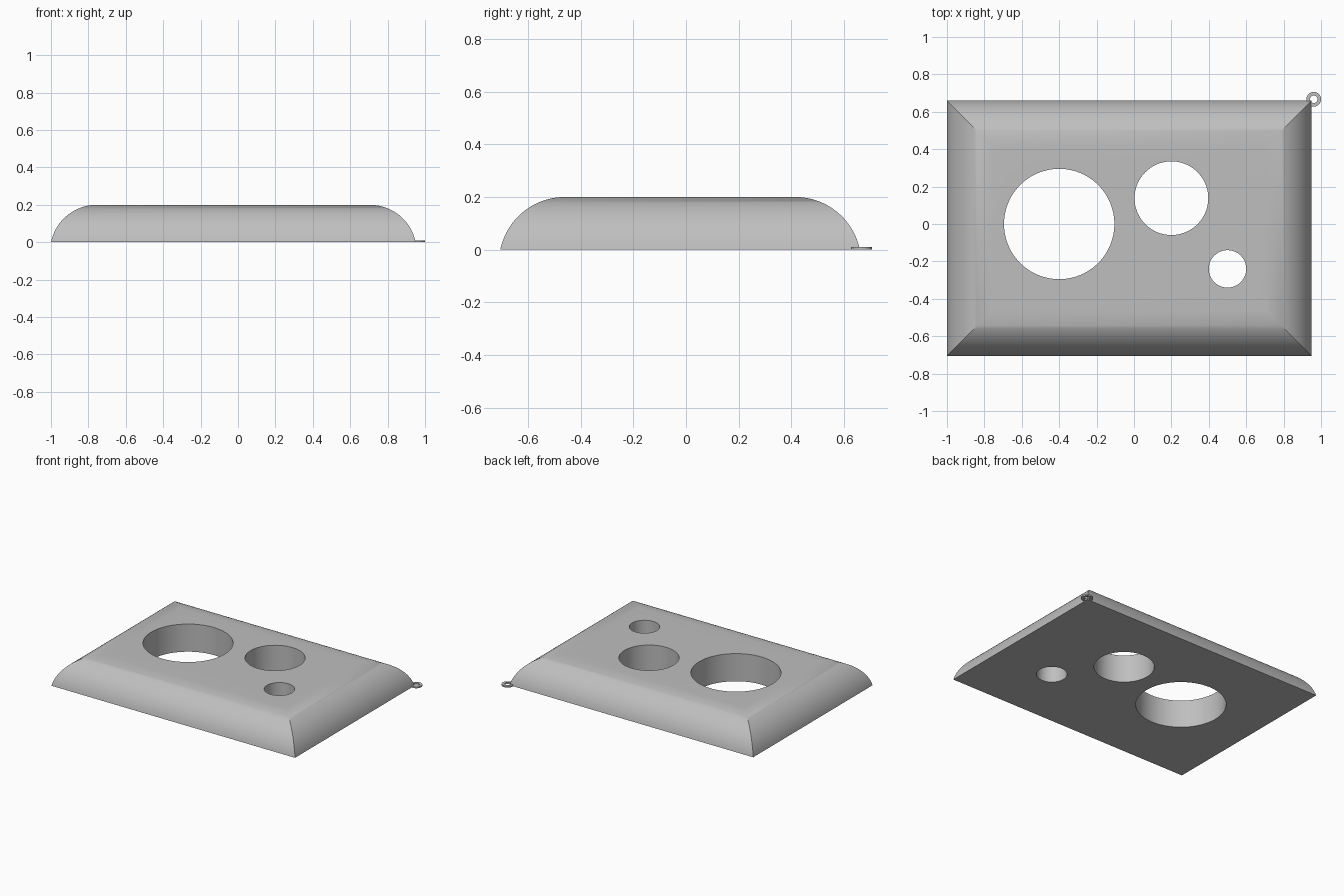
import bpy
import bmesh
import math

cube = bpy.data.objects.get("Cube")
if cube:
    bpy.data.objects.remove(cube, do_unlink=True)

X0, X1, Y0, Y1 = -1.0, 0.95, -0.705, 0.66   # footprint of the body
HEIGHT, RADIUS, STEPS = 0.2, 0.25, 20       # rounded rim
HOLES = [(-0.4, 0.0, 0.295), (0.2, 0.138, 0.197), (0.5, -0.24, 0.1)]

grey = bpy.data.materials.new("plain grey")
grey.use_nodes = True
colour = (0.52, 0.52, 0.52, 1)
grey.diffuse_color = colour
grey.node_tree.nodes["Principled BSDF"].inputs["Base Color"].default_value = colour


def make_object(name, bm):
    bmesh.ops.recalc_face_normals(bm, faces=bm.faces)
    mesh = bpy.data.meshes.new(name)
    bm.to_mesh(mesh)
    bm.free()
    mesh.materials.append(grey)
    obj = bpy.data.objects.new(name, mesh)
    bpy.context.collection.objects.link(obj)
    return obj


def select(obj):
    bpy.ops.object.select_all(action="DESELECT")
    obj.select_set(True)
    bpy.context.view_layer.objects.active = obj


def bridge(bm, a, b):
    for i in range(len(a)):
        j = (i + 1) % len(a)
        bm.faces.new((a[i], a[j], b[j], b[i]))


def cylinder(name, x, y, z0, z1, radius):
    bm = bmesh.new()
    bmesh.ops.create_cone(bm, cap_ends=True, segments=96, radius1=radius,
                          radius2=radius, depth=z1 - z0)
    bmesh.ops.translate(bm, verts=bm.verts, vec=(x, y, (z0 + z1) / 2))
    return make_object(name, bm)


def cut(target, cutter):
    cutter.hide_render = True
    mod = target.modifiers.new("cut", "BOOLEAN")
    mod.operation, mod.solver, mod.object = "DIFFERENCE", "EXACT", cutter
    select(target)
    bpy.ops.object.modifier_apply(modifier=mod.name)
    bpy.data.objects.remove(cutter, do_unlink=True)


# Body: rectangular loops inset along an arc, giving mitred rounded sides
bm = bmesh.new()
width = math.sqrt(RADIUS ** 2 - (RADIUS - HEIGHT) ** 2)
start = math.asin((RADIUS - HEIGHT) / RADIUS)
loops = []
for i in range(STEPS + 1):
    angle = start + (math.pi / 2 - start) * i / STEPS
    d = width - RADIUS * math.cos(angle)
    z = RADIUS * math.sin(angle) - (RADIUS - HEIGHT)
    corners = [(X0 + d, Y0 + d), (X1 - d, Y0 + d), (X1 - d, Y1 - d), (X0 + d, Y1 - d)]
    loops.append([bm.verts.new((x, y, z)) for x, y in corners])
for lower, upper in zip(loops, loops[1:]):
    bridge(bm, lower, upper)
bm.faces.new(loops[0])
bm.faces.new(loops[-1])
body = make_object("rounded_plate", bm)

# Three round through holes
for x, y, r in HOLES:
    cut(body, cylinder("hole_cutter", x, y, -0.1, HEIGHT + 0.1, r))

# Small flat ring at the back left corner
ring = cylinder("corner_ring", 0.961, 0.667, 0, 0.01, 0.039)
cut(ring, cylinder("ring_cutter", 0.961, 0.667, -0.1, 0.1, 0.02))

for obj in (body, ring):
    select(obj)
    bpy.ops.object.shade_smooth_by_angle(angle=math.radians(30))
